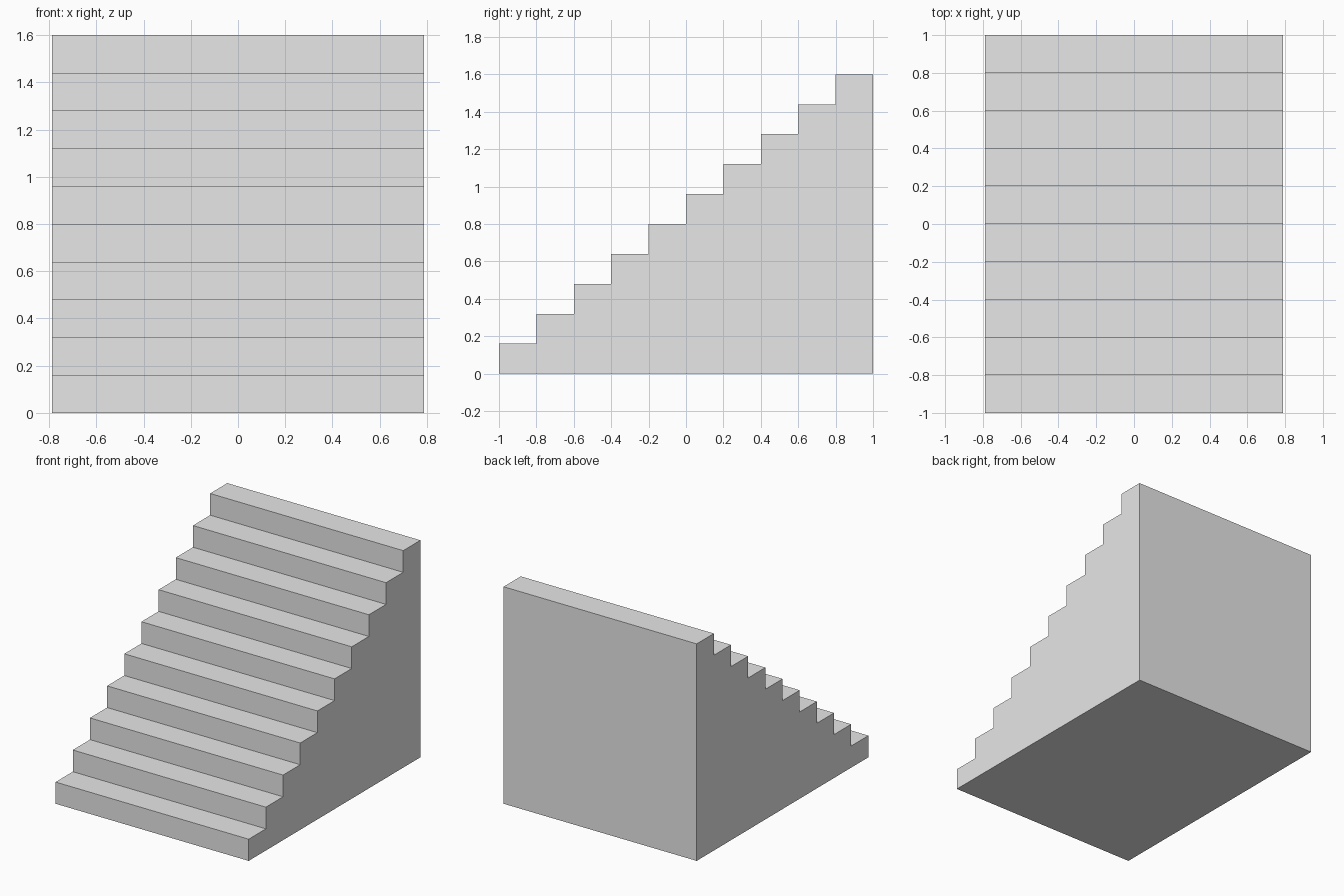
import bpy
import bmesh

cube = bpy.data.objects.get("Cube")
if cube:
    bpy.data.objects.remove(cube, do_unlink=True)

STEPS = 10
TREAD = 0.2
RISER = 0.16
WIDTH = 1.575
DEPTH = STEPS * TREAD

# Plain light grey
grey = bpy.data.materials.new("light_grey")
grey.use_nodes = True
colour = (0.8, 0.8, 0.8, 1)
grey.diffuse_color = colour
grey.node_tree.nodes["Principled BSDF"].inputs["Base Color"].default_value = colour

# Side profile (y, z): underside corners, then the steps from bottom to top
profile = [(DEPTH / 2, 0), (-DEPTH / 2, 0)]
for i in range(STEPS):
    y, z = -DEPTH / 2 + i * TREAD, (i + 1) * RISER
    profile += [(y, z), (y + TREAD, z)]

# Solid staircase: profile extruded across the width
bm = bmesh.new()
side = bm.faces.new([bm.verts.new((-WIDTH / 2, y, z)) for y, z in profile])
extruded = bmesh.ops.extrude_face_region(bm, geom=[side], use_keep_orig=True)
verts = [v for v in extruded["geom"] if isinstance(v, bmesh.types.BMVert)]
bmesh.ops.translate(bm, verts=verts, vec=(WIDTH, 0, 0))
bmesh.ops.recalc_face_normals(bm, faces=bm.faces)

mesh = bpy.data.meshes.new("staircase")
bm.to_mesh(mesh)
bm.free()
mesh.materials.append(grey)
staircase = bpy.data.objects.new("staircase", mesh)
bpy.context.collection.objects.link(staircase)
